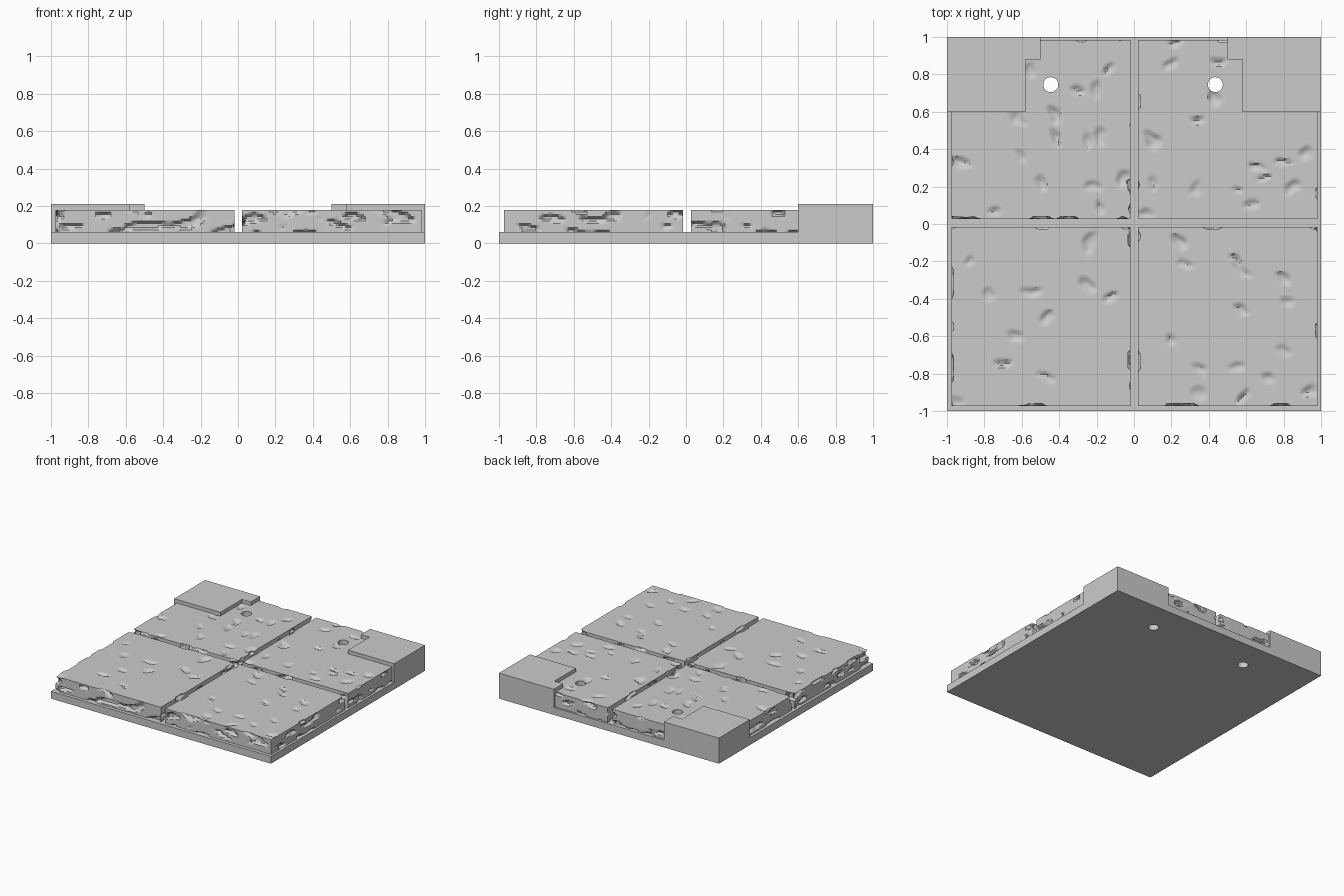
import bpy, bmesh, math, random
from mathutils import Vector, noise

random.seed(4)
cube = bpy.data.objects.get("Cube")
if cube:
    bpy.data.objects.remove(cube)

BASE_TOP, TILE_TOP, BLOCK_TOP = 0.06, 0.18, 0.21
HOLES = [(-0.445, 0.745), (0.435, 0.745)]

stone = bpy.data.materials.new("stone grey")
stone.use_nodes = True
GREY = (0.6, 0.6, 0.6, 1)
stone.diffuse_color = GREY
stone.node_tree.nodes["Principled BSDF"].inputs["Base Color"].default_value = GREY


def make_object(name, bm):
    bmesh.ops.recalc_face_normals(bm, faces=bm.faces)
    mesh = bpy.data.meshes.new(name)
    bm.to_mesh(mesh)
    bm.free()
    mesh.materials.append(stone)
    obj = bpy.data.objects.new(name, mesh)
    bpy.context.collection.objects.link(obj)
    return obj


def make_prism(name, outline, bottom, top):
    bm = bmesh.new()
    face = bm.faces.new([bm.verts.new((x, y, bottom)) for x, y in outline])
    result = bmesh.ops.extrude_face_region(bm, geom=[face])
    verts = [v for v in result["geom"] if isinstance(v, bmesh.types.BMVert)]
    bmesh.ops.translate(bm, verts=verts, vec=(0, 0, top - bottom))
    return make_object(name, bm)


def activate(obj):
    bpy.ops.object.select_all(action="DESELECT")
    obj.select_set(True)
    bpy.context.view_layer.objects.active = obj


def cut_hole(obj, centre):
    # Round peg hole right through the part
    ring = [(centre[0] + 0.04 * math.cos(a), centre[1] + 0.04 * math.sin(a))
            for a in (math.tau * i / 32 for i in range(32))]
    cutter = make_prism("hole_cutter", ring, -0.1, 0.4)
    cutter.hide_render = True
    mod = obj.modifiers.new("peg hole", "BOOLEAN")
    mod.operation, mod.solver, mod.object = "DIFFERENCE", "EXACT", cutter
    activate(obj)
    bpy.ops.object.modifier_apply(modifier=mod.name)
    bpy.data.objects.remove(cutter)


# Chipped spots on the paving, in hundredths
PITS = [
    (-55, 82), (-30, 72), (-20, 71), (-13, 83), (-63, 57), (-43, 58), (-42, 47),
    (-25, 45), (-18, 47), (-92, 33), (-50, 22), (-60, 36), (-75, 7), (-22, 20),
    (-18, 9), (-5, 24), (22, 97), (20, 85), (45, 87), (10, 45), (35, 55),
    (43, 68), (10, 22), (33, 20), (55, 18), (65, 30), (70, 25), (80, 33),
    (85, 20), (6, 6), (62, 10), (92, 38), (-88, -20), (-78, -38), (-55, -36),
    (-25, -32), (-12, -39), (-24, -10), (-63, -60), (-46, -50), (-70, -74),
    (-47, -82), (-95, -95), (24, -10), (27, -22), (55, -20), (57, -25),
    (80, -29), (82, -42), (57, -46), (20, -62), (80, -68), (35, -78),
    (55, -76), (72, -82), (35, -90), (58, -92), (93, -90)]
pits = [(x / 100, y / 100, random.uniform(0.04, 0.06), random.uniform(0.02, 0.035),
         random.uniform(0, math.pi), random.uniform(0.012, 0.02)) for x, y in PITS]


def pit_depth(x, y):
    wobble = noise.noise_vector(Vector((x, y, 0)) * 18) * 0.02
    depth = 0
    for px, py, long, short, turn, deep in pits:
        dx, dy = x - px + wobble.x, y - py + wobble.y
        if abs(dx) < 0.08 and abs(dy) < 0.08:
            u = (dx * math.cos(turn) + dy * math.sin(turn)) / long
            v = (dy * math.cos(turn) - dx * math.sin(turn)) / short
            depth = max(depth, deep * (1 - u * u - v * v))
    return depth


def side_depth(co):
    value = noise.noise(Vector((co.x * 9 + 3, co.y * 9 + 7, co.z * 26)))
    return min(0.022, max(0, value - 0.25) * 0.16)


def make_tile(name, x0, x1, y0, y1):
    bm = bmesh.new()
    cells, rows = 80, 10
    bmesh.ops.create_grid(bm, x_segments=cells, y_segments=cells, size=0.5)
    for v in bm.verts:
        v.co = (x0 + (v.co.x + 0.5) * (x1 - x0), y0 + (v.co.y + 0.5) * (y1 - y0), TILE_TOP)
    # Walls grown downward from the rim, then closed underneath
    rim = [e for e in bm.edges if e.is_boundary]
    for _ in range(rows):
        grown = bmesh.ops.extrude_edge_only(bm, edges=rim)["geom"]
        rim = [g for g in grown if isinstance(g, bmesh.types.BMEdge) and g.is_boundary]
        verts = [g for g in grown if isinstance(g, bmesh.types.BMVert)]
        bmesh.ops.translate(bm, verts=verts, vec=(0, 0, (BASE_TOP - TILE_TOP) / rows))
    bmesh.ops.edgeloop_fill(bm, edges=rim)
    # Weathering: pits sink the top, chips push the walls inward
    for v in bm.verts:
        co = v.co.copy()
        chip = side_depth(co)
        if co.z > TILE_TOP - 0.001:
            v.co.z -= pit_depth(co.x, co.y)
        v.co.x += chip * ((abs(co.x - x0) < 0.001) - (abs(co.x - x1) < 0.001))
        v.co.y += chip * ((abs(co.y - y0) < 0.001) - (abs(co.y - y1) < 0.001))
    return make_object(name, bm)


# Base plate
base = make_prism("base_plate", [(-1, -1), (1, -1), (1, 1), (-1, 1)], 0, BASE_TOP)
for hole in HOLES:
    cut_hole(base, hole)

# Four paving tiles
columns = {"right": (-0.977, -0.02), "left": (0.022, 0.982)}
depths = {"front": (-0.972, -0.015), "back": (0.028, 0.985)}
for row, (y0, y1) in depths.items():
    for side, (x0, x1) in columns.items():
        tile = make_tile(f"{row}_{side}_tile", x0, x1, y0, y1)
        if row == "back":
            cut_hole(tile, HOLES[0] if side == "right" else HOLES[1])
        activate(tile)
        bpy.ops.object.shade_smooth_by_angle(angle=math.radians(35))

# Raised corner blocks with a stepped inner edge
for side, s in (("left", 1), ("right", -1)):
    outline = [(1, 0.6), (1, 1), (0.5, 1), (0.5, 0.88), (0.58, 0.88), (0.58, 0.6)]
    make_prism(f"{side}_corner_block", [(s * x, y) for x, y in outline], BASE_TOP, BLOCK_TOP)
